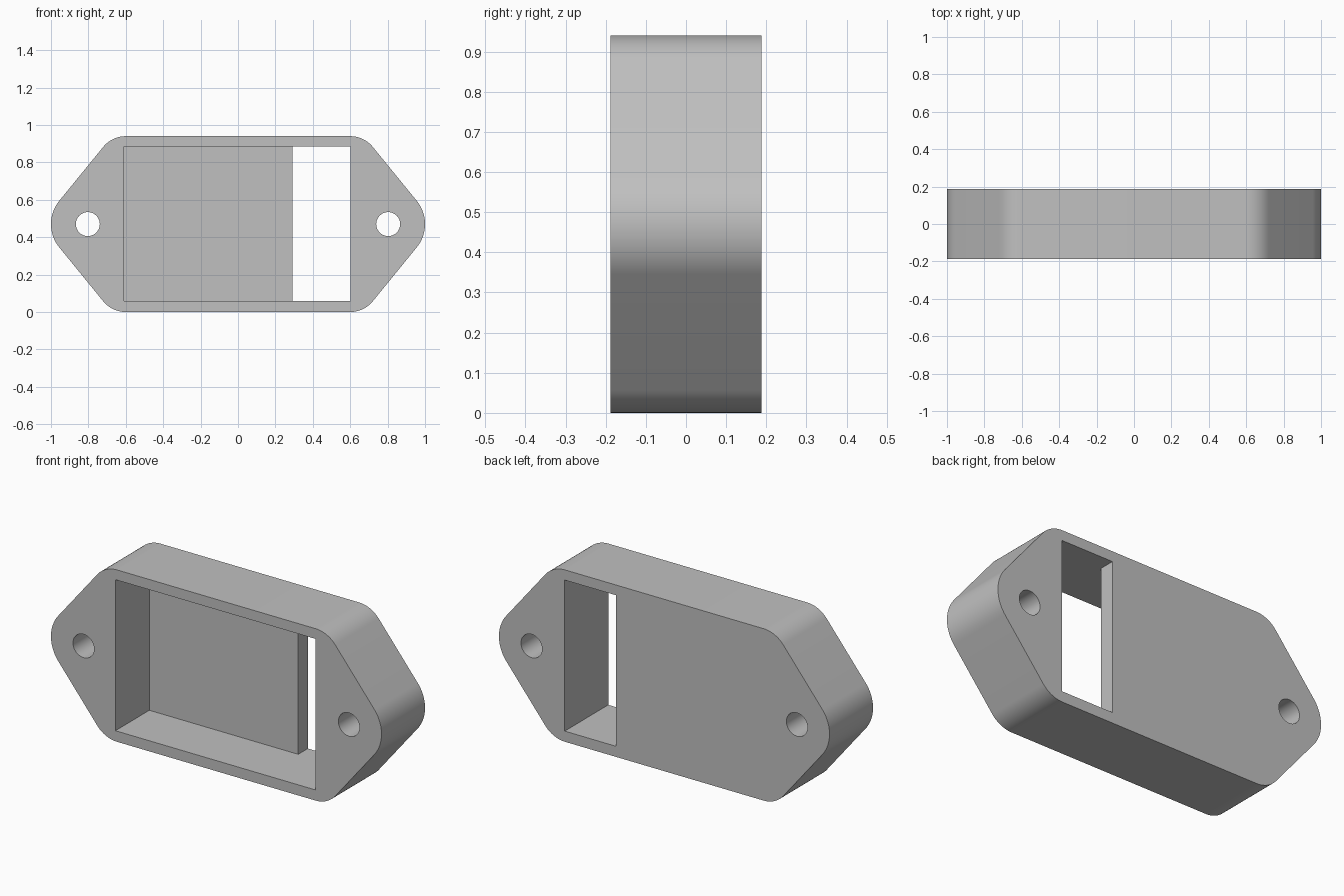
import bpy, bmesh
from math import sin, cos, pi, radians

if "Cube" in bpy.data.objects:
    bpy.data.objects.remove(bpy.data.objects["Cube"])

HALF_H, HALF_D = 0.47, 0.188           # half height and half depth of the body
EAR_X, EAR_R = 0.803, 0.197            # rounded mounting ears
SLOPE = radians(39.2)                  # direction the sloped sides face
CORNER_X = 0.6
FLOOR_Y = 0.105                        # inner face of the back wall

grey = bpy.data.materials.new("plain grey")
grey.use_nodes = True
colour = (0.53, 0.53, 0.53, 1)
grey.diffuse_color = colour
grey.node_tree.nodes["Principled BSDF"].inputs["Base Color"].default_value = colour


def prism(name, outline, y0, y1):
    """Extrude an x-z outline from y0 to y1."""
    bm = bmesh.new()
    face = bm.faces.new([bm.verts.new((x, y0, z)) for x, z in outline])
    top = bmesh.ops.extrude_face_region(bm, geom=[face])["geom"]
    verts = [v for v in top if isinstance(v, bmesh.types.BMVert)]
    bmesh.ops.translate(bm, verts=verts, vec=(0, y1 - y0, 0))
    bmesh.ops.recalc_face_normals(bm, faces=bm.faces)
    mesh = bpy.data.meshes.new(name)
    bm.to_mesh(mesh)
    bm.free()
    mesh.materials.append(grey)
    obj = bpy.data.objects.new(name, mesh)
    bpy.context.collection.objects.link(obj)
    return obj


def arc(cx, cz, r, a0, a1, steps):
    angles = [a0 + (a1 - a0) * i / steps for i in range(steps + 1)]
    return [(cx + r * cos(a), cz + r * sin(a)) for a in angles]


def rectangle(x0, x1, z0, z1):
    return [(x0, z0), (x1, z0), (x1, z1), (x0, z1)]


# Outline: one quarter, mirrored; corner radius keeps the slope tangent to both arcs
corner_r = (EAR_R - cos(SLOPE) * (CORNER_X - EAR_X) - sin(SLOPE) * HALF_H) / (1 - sin(SLOPE))
quarter = arc(EAR_X, 0, EAR_R, 0, SLOPE, 12)
quarter += arc(CORNER_X, HALF_H - corner_r, corner_r, SLOPE, pi / 2, 14)
upper = quarter + [(-x, z) for x, z in reversed(quarter)]
outline = upper + [(x, -z) for x, z in reversed(upper[1:-1])]
body = prism("housing", [(x, z + HALF_H) for x, z in outline], -HALF_D, HALF_D)

# Front pocket, slot through the back wall, and two mounting holes
cutters = [
    prism("pocket_cutter", rectangle(-0.61, 0.602, 0.058, 0.884), -0.5, FLOOR_Y),
    prism("slot_cutter", rectangle(0.291, 0.602, 0.058, 0.884), -0.4, 0.5),
]
for side, label in ((1, "left"), (-1, "right")):
    circle = arc(side * EAR_X, HALF_H, 0.064, 0, 2 * pi, 40)[:-1]
    cutters.append(prism(label + "_hole_cutter", circle, -0.5, 0.5))

bpy.context.view_layer.objects.active = body
for cutter in cutters:
    cutter.hide_render = True
    mod = body.modifiers.new(cutter.name, "BOOLEAN")
    mod.operation = "DIFFERENCE"
    mod.solver = "EXACT"
    mod.object = cutter
    bpy.ops.object.modifier_apply(modifier=mod.name)
    bpy.data.objects.remove(cutter)

# Smooth rounded sides, crisp rims
bpy.ops.object.select_all(action="DESELECT")
body.select_set(True)
bpy.ops.object.shade_smooth_by_angle(angle=radians(30))
